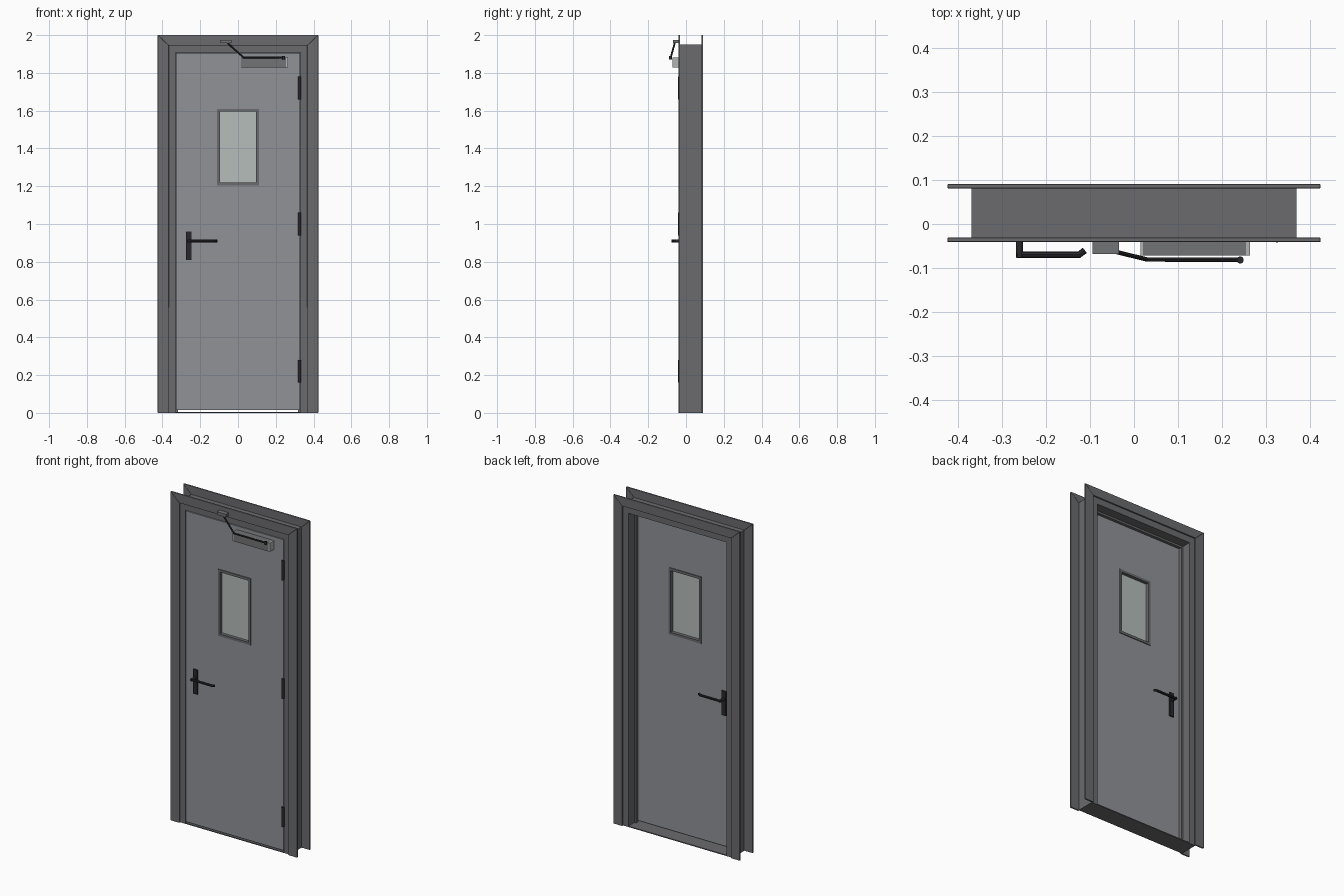
import bpy, bmesh
from mathutils import Vector

cube = bpy.data.objects.get("Cube")
if cube:
    bpy.data.objects.remove(cube, do_unlink=True)


def material(name, *rgb):
    m = bpy.data.materials.new(name)
    m.use_nodes = True
    m.diffuse_color = (*rgb, 1)
    m.node_tree.nodes["Principled BSDF"].inputs["Base Color"].default_value = (*rgb, 1)
    return m


FRAME = material("frame grey", 0.145, 0.147, 0.155)
DOOR = material("door grey", 0.28, 0.29, 0.31)
GLASS = material("pale glass", 0.46, 0.51, 0.49)
BLACK = material("black metal", 0.022, 0.022, 0.025)
CLOSER = material("closer grey", 0.17, 0.172, 0.178)
CAP = material("light cap", 0.45, 0.46, 0.46)


def finish(name, bm, mat, bevel=0):
    bmesh.ops.recalc_face_normals(bm, faces=bm.faces)
    mesh = bpy.data.meshes.new(name)
    bm.to_mesh(mesh)
    bm.free()
    mesh.materials.append(mat)
    obj = bpy.data.objects.new(name, mesh)
    bpy.context.collection.objects.link(obj)
    if bevel:
        mod = obj.modifiers.new("Bevel", "BEVEL")
        mod.width, mod.segments = bevel, 2
    return obj


def prism(name, outline, y0, y1, mat, bevel=0):
    """Extrude an (x, z) outline along y."""
    bm = bmesh.new()
    front = [bm.verts.new((x, y0, z)) for x, z in outline]
    back = [bm.verts.new((x, y1, z)) for x, z in outline]
    bm.faces.new(front)
    bm.faces.new(back)
    for i in range(len(outline)):
        j = (i + 1) % len(outline)
        bm.faces.new((front[i], front[j], back[j], back[i]))
    return finish(name, bm, mat, bevel)


def rect(x0, x1, z0, z1):
    return [(x0, z0), (x1, z0), (x1, z1), (x0, z1)]


def box(name, x0, x1, y0, y1, z0, z1, mat, bevel=0):
    return prism(name, rect(x0, x1, z0, z1), y0, y1, mat, bevel)


def ring(name, outer, inner, y0, y1, mat):
    """Rectangular slab with a rectangular opening."""
    bm = bmesh.new()
    loops = [[bm.verts.new((x, y, z)) for x, z in pts]
             for pts, y in ((outer, y0), (inner, y0), (inner, y1), (outer, y1))]
    for a, b in zip(loops, loops[1:] + loops[:1]):
        for i in range(4):
            j = (i + 1) % 4
            bm.faces.new((a[i], a[j], b[j], b[i]))
    return finish(name, bm, mat)


def cylinder(name, start, end, radius, mat, sides=16):
    a, b = Vector(start), Vector(end)
    bm = bmesh.new()
    bmesh.ops.create_cone(bm, cap_ends=True, segments=sides, radius1=radius,
                          radius2=radius, depth=(b - a).length)
    obj = finish(name, bm, mat)
    obj.location = (a + b) / 2
    obj.rotation_euler = (b - a).to_track_quat("Z", "Y").to_euler()
    smooth(obj)
    return obj


def smooth(obj):
    bpy.ops.object.select_all(action="DESELECT")
    obj.select_set(True)
    bpy.context.view_layer.objects.active = obj
    bpy.ops.object.shade_smooth_by_angle()


def rod(name, points, radius, mat):
    """Round bar following a path of straight runs."""
    curve = bpy.data.curves.new(name, "CURVE")
    curve.dimensions = "3D"
    curve.bevel_depth, curve.bevel_resolution = radius, 2
    curve.use_fill_caps = True
    spline = curve.splines.new("POLY")
    spline.points.add(len(points) - 1)
    for p, co in zip(spline.points, points):
        p.co = (*co, 1)
    curve.materials.append(mat)
    obj = bpy.data.objects.new(name, curve)
    bpy.context.collection.objects.link(obj)
    bpy.ops.object.select_all(action="DESELECT")
    obj.select_set(True)
    bpy.context.view_layer.objects.active = obj
    bpy.ops.object.convert(target="MESH")
    smooth(bpy.context.object)


# Mitred casings on both faces of the wall lining
OUT, IN, TOP, IN_TOP = 0.425, 0.366, 2.0, 1.945
for face, y0, y1 in (("front", -0.041, -0.031), ("back", 0.081, 0.091)):
    for side, s in (("right", -1), ("left", 1)):
        prism(f"{face}_casing_{side}",
              [(s * OUT, 0), (s * IN, 0), (s * IN, IN_TOP), (s * OUT, TOP)],
              y0, y1, FRAME, 0.002)
    prism(f"{face}_casing_top",
          [(-OUT, TOP), (-IN, IN_TOP), (IN, IN_TOP), (OUT, TOP)], y0, y1, FRAME, 0.002)

# Lining, door stops and threshold
JAMB, LINE_TOP, HEAD = 0.33, 1.95, 1.907
for side, s in (("right", -1), ("left", 1)):
    box(f"jamb_{side}", s * JAMB, s * 0.37, -0.031, 0.081, 0, LINE_TOP, FRAME)
    box(f"stop_{side}", s * 0.318, s * JAMB, 0.007, 0.025, 0.006, HEAD, FRAME)
box("head_jamb", -JAMB, JAMB, -0.031, 0.081, HEAD, LINE_TOP, FRAME)
box("head_stop", -0.318, 0.318, 0.007, 0.025, HEAD - 0.012, HEAD, FRAME)
box("threshold", -JAMB, JAMB, -0.031, 0.081, 0, 0.006, FRAME)

# Door leaf with glazed opening
D0, D1 = -0.032, 0.006
ring("door_leaf", rect(-0.327, 0.327, 0.015, 1.904), rect(-0.1, 0.1, 1.215, 1.6),
     D0, D1, DOOR)
ring("window_frame", rect(-0.11, 0.11, 1.205, 1.61), rect(-0.095, 0.095, 1.22, 1.595),
     D0 - 0.005, D1 + 0.005, FRAME)
box("window_glass", -0.098, 0.098, -0.017, -0.009, 1.217, 1.598, GLASS)

# Hinges
for i, z in enumerate((0.22, 1.0, 1.72)):
    cylinder(f"hinge_{i + 1}", (0.326, -0.034, z - 0.06), (0.326, -0.034, z + 0.06),
             0.008, BLACK)

# Lever handles, mirrored through the leaf
MID = (D0 + D1) / 2
for face, s in (("front", -1), ("back", 1)):
    def depth(d):
        return MID + s * (0.019 + d)
    box(f"{face}_handle_plate", -0.276, -0.246, depth(0), depth(0.008), 0.81, 0.96,
        BLACK, 0.002)
    cylinder(f"{face}_handle_spindle", (-0.261, depth(0), 0.91),
             (-0.261, depth(0.044), 0.91), 0.008, BLACK)
    rod(f"{face}_handle_lever", [(-0.268, depth(0.038), 0.91), (-0.125, depth(0.038), 0.91),
                                 (-0.112, depth(0.028), 0.91)], 0.0075, BLACK)

# Door closer with end caps, arm and bracket
box("closer_body", 0.02, 0.255, -0.072, D0, 1.828, 1.882, CLOSER)
for side, x0, x1 in (("right", 0.015, 0.02), ("left", 0.255, 0.264)):
    box(f"closer_cap_{side}", x0, x1, -0.072, D0, 1.828, 1.882, CAP)
box("closer_bracket", -0.095, -0.034, -0.068, -0.041, 1.957, 1.975, CLOSER)
rod("closer_arm", [(0.242, -0.081, 1.881), (0.03, -0.081, 1.881),
                   (-0.055, -0.06, 1.957)], 0.005, BLACK)
cylinder("closer_pivot", (0.242, -0.082, 1.872), (0.242, -0.082, 1.89), 0.008, BLACK)
